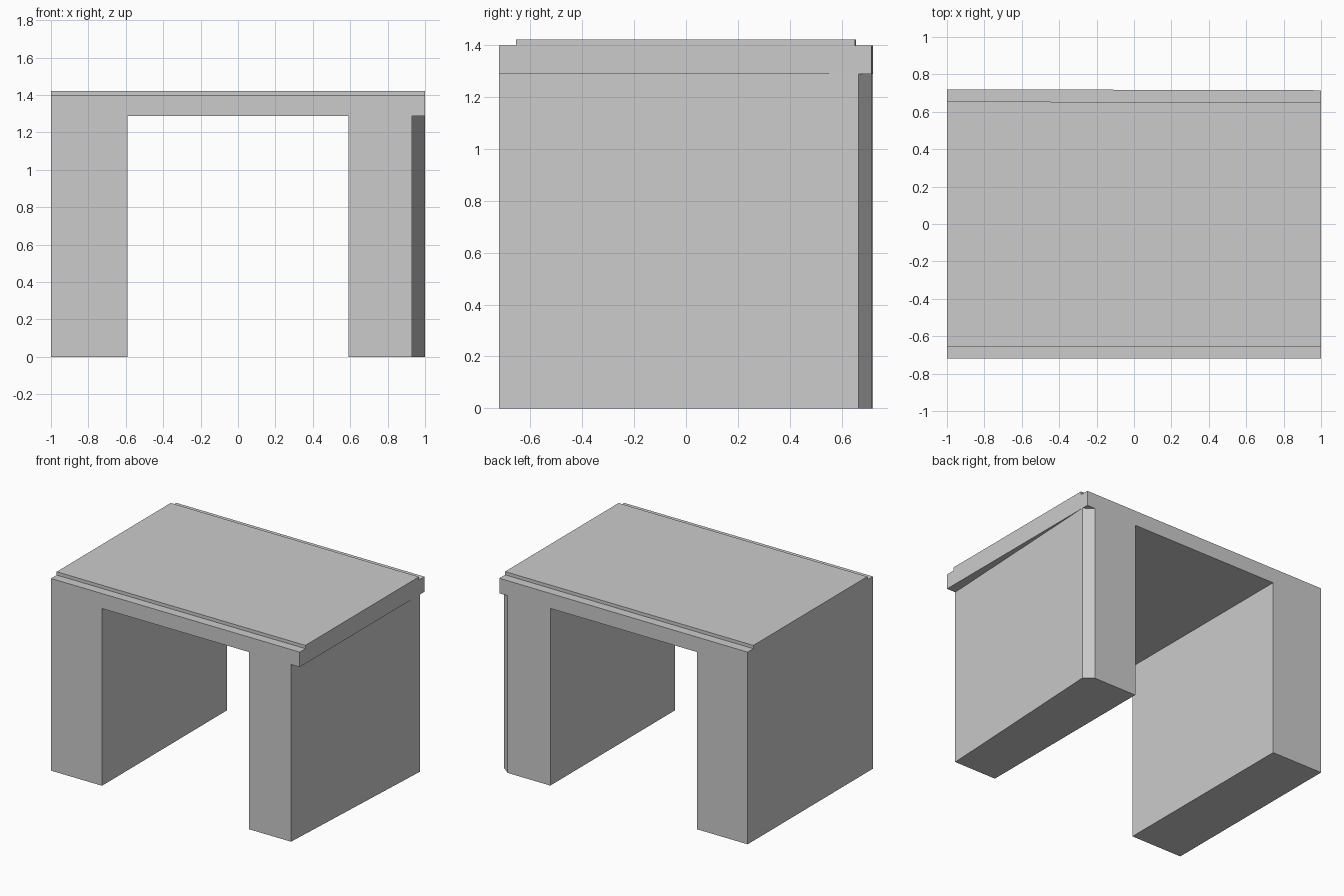
import bpy
import bmesh

if "Cube" in bpy.data.objects:
    bpy.data.objects.remove(bpy.data.objects["Cube"])


def prism(name, start, end):
    """Solid spanned between two matching outlines of 3D points."""
    bm = bmesh.new()
    a = [bm.verts.new(p) for p in start]
    b = [bm.verts.new(p) for p in end]
    n = len(a)
    bm.faces.new(a)
    bm.faces.new(b)
    for i in range(n):
        j = (i + 1) % n
        bm.faces.new((a[i], a[j], b[j], b[i]))
    bmesh.ops.recalc_face_normals(bm, faces=bm.faces)
    mesh = bpy.data.meshes.new(name)
    bm.to_mesh(mesh)
    bm.free()
    obj = bpy.data.objects.new(name, mesh)
    bpy.context.collection.objects.link(obj)
    return obj


FRONT, BACK_L, BACK_R = -0.719, 0.720, 0.715
UNDER, LIP, TOP = 1.288, 1.397, 1.421
STEP = 0.065


def slab_section(x, back):
    return [(x, FRONT, UNDER), (x, back, UNDER), (x, back, LIP),
            (x, back - STEP, LIP), (x, back - STEP, TOP),
            (x, FRONT + STEP, TOP), (x, FRONT + STEP, LIP), (x, FRONT, LIP)]


def leg(name, plan):
    return prism(name, [(x, y, 0) for x, y in plan],
                 [(x, y, UNDER) for x, y in plan])


def back_at(x):
    return BACK_L + (BACK_R - BACK_L) * (x + 1) / 2


# roof slab: low lips along front and back, back edge slightly skewed
prism("roof_slab", slab_section(-1, BACK_L), slab_section(1, BACK_R))

# left wall: plain block
leg("left_wall", [(-1, FRONT), (-0.59, FRONT),
                  (-0.59, back_at(-0.59)), (-1, BACK_L)])

# right wall: outer face angles outward to the back, with a cut back corner
leg("right_wall", [(0.59, FRONT), (0.93, FRONT), (1, 0.664),
                   (0.933, back_at(0.933)), (0.59, back_at(0.59))])
